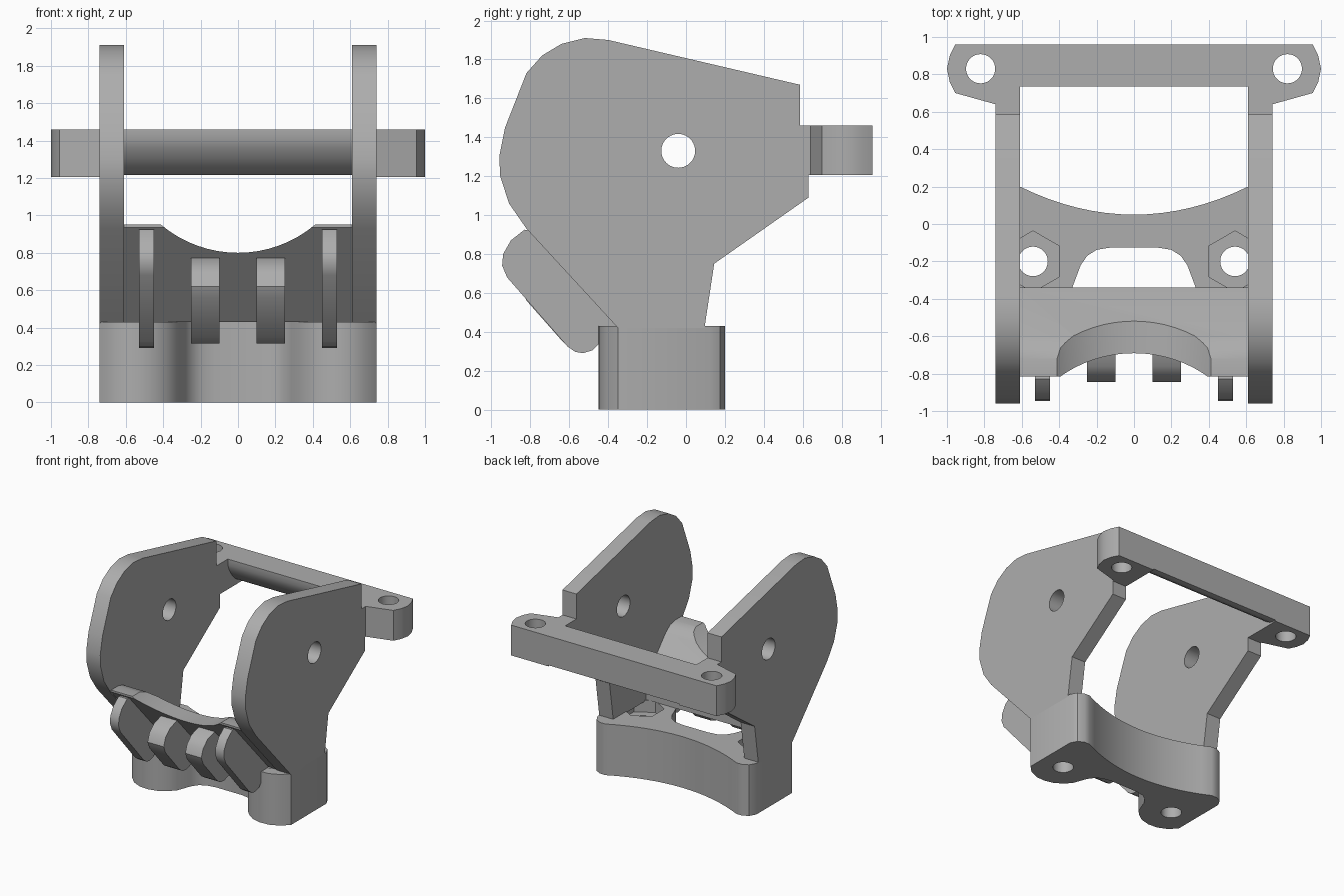
import bpy, bmesh, math
from mathutils import Vector

if "Cube" in bpy.data.objects:
    bpy.data.objects.remove(bpy.data.objects["Cube"], do_unlink=True)

grey = bpy.data.materials.new("plain grey")
grey.use_nodes = True
COLOUR = (0.42, 0.42, 0.42, 1)
grey.diffuse_color = COLOUR
grey.node_tree.nodes["Principled BSDF"].inputs["Base Color"].default_value = COLOUR


def prism(name, outline, axis, lo, hi):
    """Extrude an outline: (y, z) along x, (x, z) along y, (x, y) along z."""
    place = {"x": lambda p, d: (d, p[0], p[1]),
             "y": lambda p, d: (p[0], d, p[1]),
             "z": lambda p, d: (p[0], p[1], d)}[axis]
    bm = bmesh.new()
    face = bm.faces.new([bm.verts.new(place(p, lo)) for p in outline])
    ext = bmesh.ops.extrude_face_region(bm, geom=[face])
    shift = Vector(place((0, 0), hi - lo))
    bmesh.ops.translate(bm, vec=shift,
                        verts=[v for v in ext["geom"] if isinstance(v, bmesh.types.BMVert)])
    bmesh.ops.recalc_face_normals(bm, faces=bm.faces)
    mesh = bpy.data.meshes.new(name)
    bm.to_mesh(mesh)
    bm.free()
    mesh.materials.append(grey)
    obj = bpy.data.objects.new(name, mesh)
    bpy.context.collection.objects.link(obj)
    return obj


def ring(x, y, r, n=40, turn=0.0):
    return [(x + r * math.cos(turn + i * math.tau / n),
             y + r * math.sin(turn + i * math.tau / n)) for i in range(n)]


def mirrored(half):
    """Close a symmetric outline from its +x half."""
    return half + [(-a, b) for a, b in reversed(half) if a > 0]


def cut(obj, *cutters):
    for c in cutters:
        m = obj.modifiers.new("cut", "BOOLEAN")
        m.operation, m.solver, m.object = "DIFFERENCE", "EXACT", c
        bpy.context.view_layer.objects.active = obj
        bpy.ops.object.modifier_apply(modifier=m.name)
        bpy.data.objects.remove(c, do_unlink=True)


def smooth(obj):
    bpy.ops.object.select_all(action="DESELECT")
    obj.select_set(True)
    bpy.context.view_layer.objects.active = obj
    bpy.ops.object.shade_smooth_by_angle(angle=math.radians(32))


SIDES = (("left", 1), ("right", -1))
parts = []

# Side plates with a pivot hole
plate = [(-0.35, 0.42), (-0.82, 0.93), (-0.91, 1.06), (-0.955, 1.2), (-0.96, 1.3),
         (-0.93, 1.45), (-0.82, 1.73), (-0.74, 1.82), (-0.64, 1.88), (-0.52, 1.91),
         (-0.4, 1.9), (0.585, 1.67), (0.585, 1.46), (0.63, 1.46), (0.63, 1.09),
         (0.145, 0.75), (0.095, 0.42)]
for side, s in SIDES:
    lo, hi = sorted((0.61 * s, 0.74 * s))
    p = prism(side + "_side_plate", plate, "x", lo, hi)
    cut(p, prism("pivot_cutter", ring(-0.04, 1.33, 0.087), "x", lo - 0.1, hi + 0.1))
    parts.append(p)

# Base with two front lobes and a concave back
back = [(0.61 * i / 8, 0.05 + 0.15 * (i / 8) ** 2) for i in range(9)]
lobe = [(0.66, 0.2), (0.71, 0.175), (0.74, 0.12), (0.74, -0.35), (0.68, -0.41),
        (0.6, -0.445), (0.52, -0.45), (0.44, -0.43), (0.38, -0.39), (0.33, -0.34),
        (0.285, -0.22), (0.25, -0.17), (0.2, -0.138), (0.12, -0.125)]
base = prism("base", mirrored(back + lobe), "z", 0, 0.43)
for side, s in SIDES:
    cut(base,
        prism("bolt_cutter", ring(0.54 * s, -0.2, 0.079), "z", -0.1, 0.6),
        prism("nut_cutter", ring(0.54 * s, -0.2, 0.163, 6, math.pi / 6), "z", 0.33, 0.6))
parts.append(base)

# Sloping front guard, scooped in the middle
guard_side = [(-0.35, 0.43), (-0.815, 0.935), (-0.815, 0.95), (-0.72, 0.95),
              (-0.66, 0.935), (-0.6, 0.89), (-0.34, 0.6), (-0.34, 0.43)]
guard = prism("front_guard", guard_side, "x", -0.615, 0.615)
cut(guard, prism("scoop_cutter", ring(0, 1.44, 0.64, 72), "y", -1.2, 0.2))
parts.append(guard)

# Claws under the guard
outer = [(-0.8, 0.92), (-0.83, 0.925), (-0.9, 0.87), (-0.94, 0.8), (-0.945, 0.74),
         (-0.92, 0.68), (-0.61, 0.325), (-0.57, 0.297), (-0.53, 0.29), (-0.48, 0.305),
         (-0.45, 0.335), (-0.35, 0.44)]
inner = [(-0.66, 0.775), (-0.76, 0.745), (-0.82, 0.69), (-0.845, 0.62), (-0.82, 0.56),
         (-0.63, 0.345), (-0.59, 0.32), (-0.54, 0.315), (-0.48, 0.335), (-0.36, 0.45)]
for side, s in SIDES:
    for kind, shape, a, b in (("outer", outer, 0.45, 0.53), ("inner", inner, 0.1, 0.25)):
        lo, hi = sorted((a * s, b * s))
        parts.append(prism(side + "_" + kind + "_claw", shape, "x", lo, hi))

# Rear crossbar with a hollowed underside
bar = [(0.735, 1.46), (0.735, 1.41), (0.755, 1.36), (0.79, 1.305), (0.84, 1.255),
       (0.89, 1.225), (0.93, 1.215), (0.96, 1.215), (0.96, 1.46)]
parts.append(prism("rear_crossbar", bar, "x", -0.62, 0.62))

# Mounting ears at the crossbar ends
ear = [(0.61, 0.96), (0.955, 0.96), (0.985, 0.9), (1.0, 0.83), (0.985, 0.76),
       (0.955, 0.7), (0.74, 0.64), (0.74, 0.59), (0.61, 0.59)]
for side, s in SIDES:
    e = prism(side + "_mounting_ear", [(x * s, y) for x, y in ear], "z", 1.205, 1.46)
    cut(e, prism("ear_cutter", ring(0.82 * s, 0.83, 0.078), "z", 1.1, 1.6))
    parts.append(e)

for p in parts:
    smooth(p)
